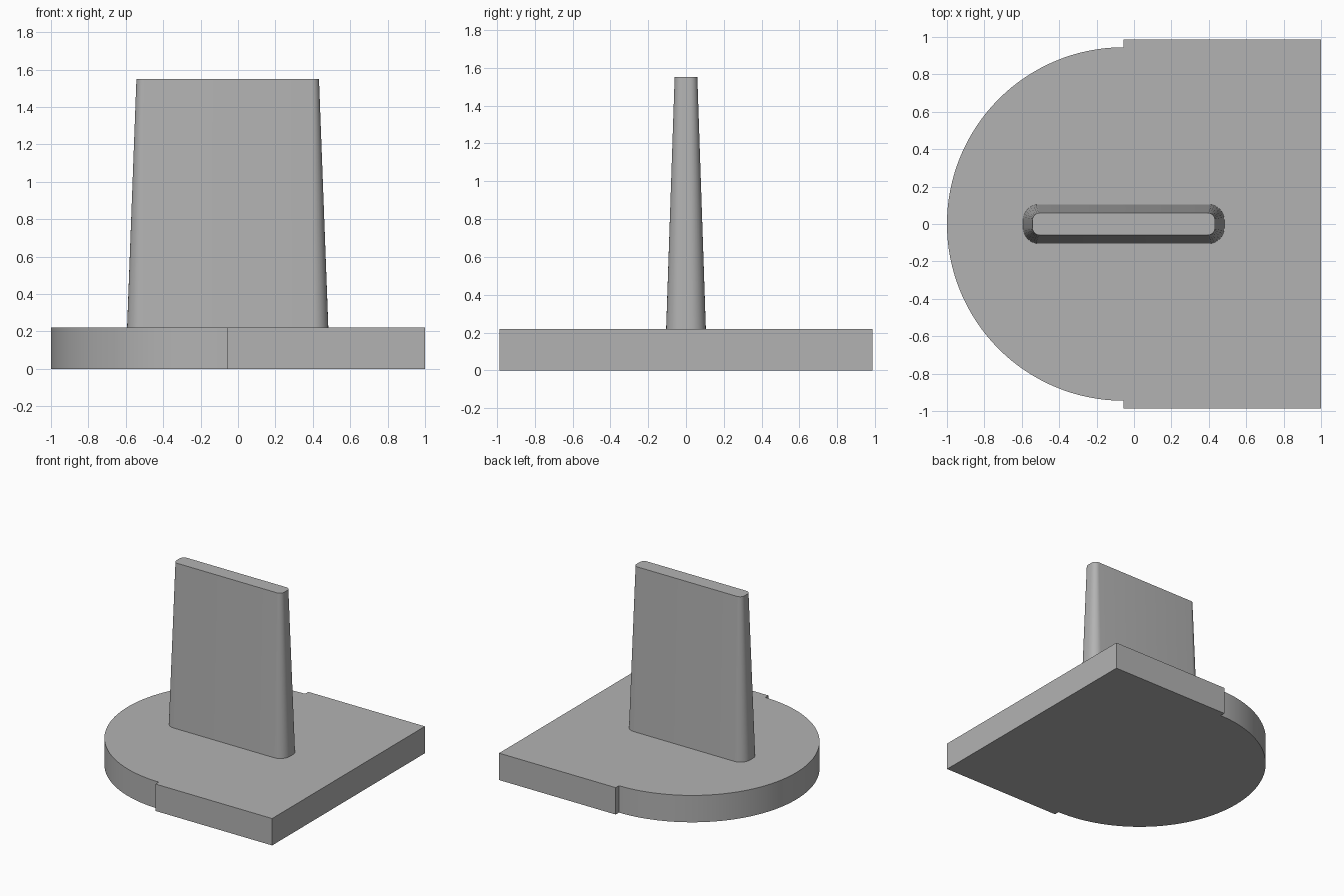
import bpy, bmesh
from math import cos, sin, pi, radians

if "Cube" in bpy.data.objects:
    bpy.data.objects.remove(bpy.data.objects["Cube"], do_unlink=True)

CENTRE_X = -0.055
BASE_TOP = 0.22

grey = bpy.data.materials.new("plain grey")
grey.use_nodes = True
grey.diffuse_color = (0.45, 0.45, 0.45, 1)
grey.node_tree.nodes["Principled BSDF"].inputs["Base Color"].default_value = grey.diffuse_color


def arc(cx, cy, r, start, end, steps):
    angles = [start + (end - start) * i / steps for i in range(steps + 1)]
    return [(cx + r * cos(a), cy + r * sin(a)) for a in angles]


def rounded_rect(cx, half_x, half_y, r, steps=8):
    points = []
    for k, (sx, sy) in enumerate([(1, 1), (-1, 1), (-1, -1), (1, -1)]):
        points += arc(cx + sx * (half_x - r), sy * (half_y - r), r,
                      k * pi / 2, (k + 1) * pi / 2, steps)
    return points


def loft(name, lower, upper, z0, z1):
    """Solid between two matching outlines."""
    bm = bmesh.new()
    a = [bm.verts.new((x, y, z0)) for x, y in lower]
    b = [bm.verts.new((x, y, z1)) for x, y in upper]
    bm.faces.new(a[::-1])
    bm.faces.new(b)
    for i in range(len(a)):
        j = (i + 1) % len(a)
        bm.faces.new((a[i], a[j], b[j], b[i]))
    mesh = bpy.data.meshes.new(name)
    bm.to_mesh(mesh)
    bm.free()
    mesh.materials.append(grey)
    obj = bpy.data.objects.new(name, mesh)
    bpy.context.collection.objects.link(obj)
    bpy.ops.object.select_all(action='DESELECT')
    obj.select_set(True)
    bpy.context.view_layer.objects.active = obj
    bpy.ops.object.shade_smooth_by_angle(angle=radians(30))
    return obj


# Base plate: half disc joined to a slightly wider rectangle
half_width = 0.987
outline = arc(CENTRE_X, 0, 0.945, pi / 2, 3 * pi / 2, 64)
outline += [(CENTRE_X, -half_width), (1, -half_width),
            (1, half_width), (CENTRE_X, half_width)]
loft("base_plate", outline, outline, 0, BASE_TOP)

# Tapered upright with rounded corners
loft("tapered_upright",
     rounded_rect(CENTRE_X, 0.538, 0.105, 0.085),
     rounded_rect(CENTRE_X, 0.488, 0.06, 0.04),
     BASE_TOP, 1.55)
